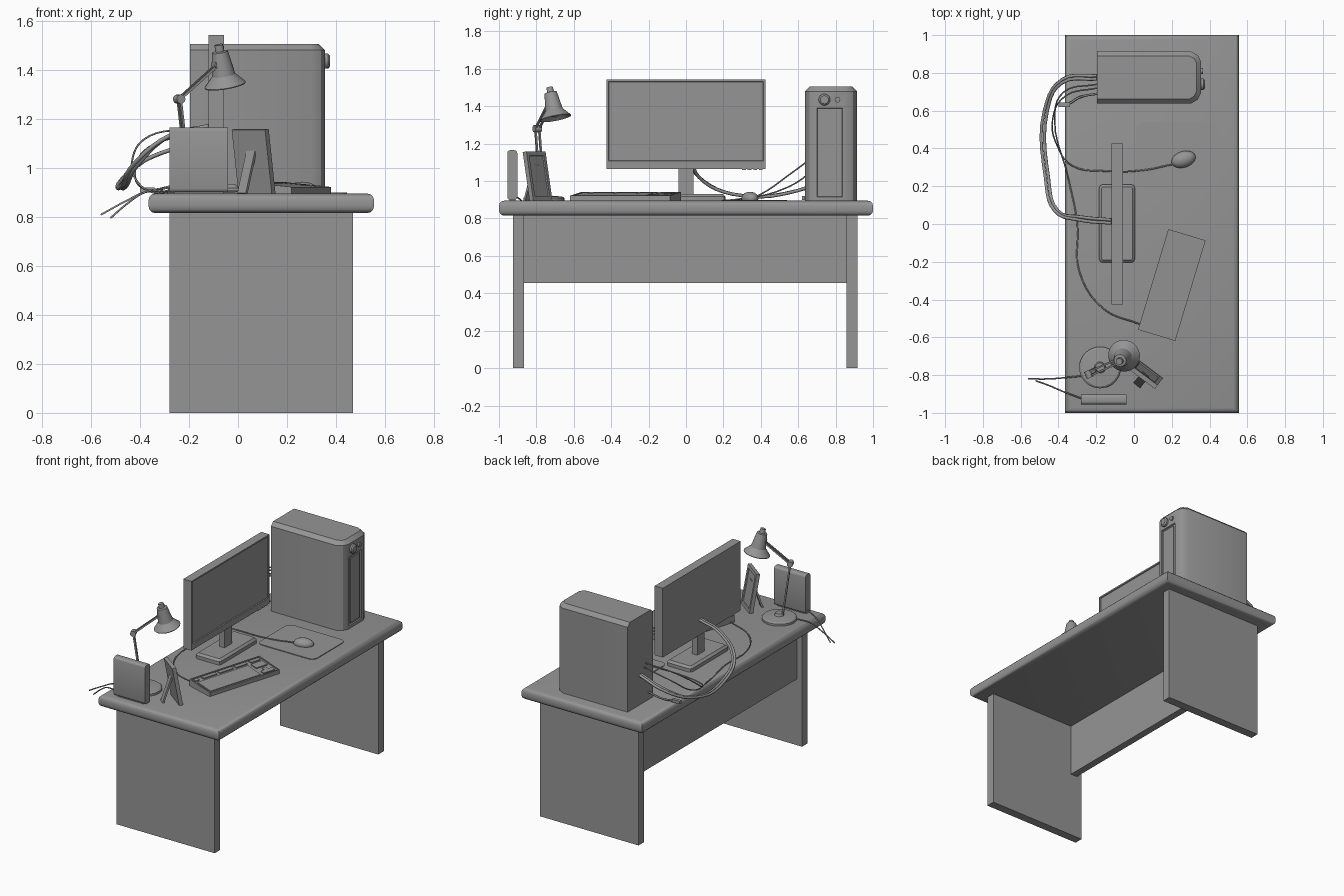
import bpy, bmesh, math
from mathutils import Vector

if "Cube" in bpy.data.objects:
    bpy.data.objects.remove(bpy.data.objects["Cube"])

grey = bpy.data.materials.new("plain_grey")
grey.use_nodes = True
grey.diffuse_color = (0.3, 0.3, 0.3, 1)
grey.node_tree.nodes["Principled BSDF"].inputs["Base Color"].default_value = (0.3, 0.3, 0.3, 1)

DESK = 0.895  # height of the desk surface


def finish(name, bm, loc=(0, 0, 0), rot=(0, 0, 0)):
    bmesh.ops.recalc_face_normals(bm, faces=bm.faces)
    me = bpy.data.meshes.new(name)
    bm.to_mesh(me)
    bm.free()
    me.materials.append(grey)
    me.shade_smooth()
    me.set_sharp_from_angle(angle=math.radians(32))
    ob = bpy.data.objects.new(name, me)
    ob.location, ob.rotation_euler = loc, rot
    bpy.context.collection.objects.link(ob)
    return ob


def prism(pts, z0, z1):
    bm = bmesh.new()
    face = bm.faces.new([bm.verts.new((x, y, z0)) for x, y in pts])
    new = bmesh.ops.extrude_face_region(bm, geom=[face])["geom"]
    for v in new:
        if isinstance(v, bmesh.types.BMVert):
            v.co.z = z1
    bmesh.ops.recalc_face_normals(bm, faces=bm.faces)
    return bm


def block(lo, hi):
    (a, b, c), (d, e, f) = lo, hi
    return prism([(a, b), (d, b), (d, e), (a, e)], c, f)


def bevel(bm, rule, width, segments=1):
    edges = [e for e in bm.edges if rule(*(v.co for v in e.verts))]
    bmesh.ops.bevel(bm, geom=edges, offset=width, segments=segments, profile=0.5, affect='EDGES')
    bmesh.ops.recalc_face_normals(bm, faces=bm.faces)


def upright(a, b):
    return abs(a.z - b.z) > 1e-4


def level(a, b):
    return not upright(a, b)


def recess(bm, y0, y1, z0, z1, depth):
    """Sink a rectangle into the face that looks along +x."""
    face = max(bm.faces, key=lambda f: f.normal.x * 10 + f.calc_area())
    mid = face.calc_center_median()
    bmesh.ops.inset_region(bm, faces=[face], thickness=0.004)
    for v in face.verts:
        v.co.y = y0 if v.co.y < mid.y else y1
        v.co.z = z0 if v.co.z < mid.z else z1
    bmesh.ops.inset_region(bm, faces=[face], thickness=0.004, depth=-depth)


def lathe(name, profile, loc, rot=(0, 0, 0), steps=24):
    bm = bmesh.new()
    vs = [bm.verts.new((r, 0, z)) for r, z in profile]
    es = [bm.edges.new(p) for p in zip(vs, vs[1:])]
    bmesh.ops.spin(bm, geom=vs + es, cent=(0, 0, 0), axis=(0, 0, 1), angle=math.tau, steps=steps)
    bmesh.ops.remove_doubles(bm, verts=bm.verts, dist=1e-5)
    return finish(name, bm, loc, rot)


def aim(direction):
    return Vector(direction).to_track_quat('Z', 'Y').to_euler()


def bar(name, a, b, w, d):
    a, b = Vector(a), Vector(b)
    return finish(name, block((-w / 2, -d / 2, 0), (w / 2, d / 2, (b - a).length)), a, aim(b - a))


def cable(name, radius, pts):
    cu = bpy.data.curves.new(name, 'CURVE')
    cu.dimensions = '3D'
    cu.bevel_depth, cu.bevel_resolution, cu.resolution_u = radius, 1, 5
    cu.use_fill_caps = True
    sp = cu.splines.new('BEZIER')
    sp.bezier_points.add(len(pts) - 1)
    for bp, co in zip(sp.bezier_points, pts):
        bp.co = co
        bp.handle_left_type = bp.handle_right_type = 'AUTO'
    cu.materials.append(grey)
    bpy.context.collection.objects.link(bpy.data.objects.new(name, cu))


# Desk
bm = block((-0.365, -1, 0.815), (0.555, 1, DESK))
bevel(bm, level, 0.028, 3)
finish("desk_top", bm)
for side, y in (("right", -0.925), ("left", 0.857)):
    finish(side + "_leg_panel", block((-0.28, y, 0), (0.47, y + 0.06, 0.816)))
finish("back_panel", block((-0.24, -0.865, 0.455), (-0.19, 0.857, 0.816)))

# Computer tower with rounded front corners and chamfered top
half = [(0.355, 0.083), (0.338, 0.117), (0.3, 0.139), (-0.195, 0.139)]
plan = [(x, 0.776 + y) for x, y in half] + [(x, 0.776 - y) for x, y in reversed(half)]
bm = prism(plan, DESK, 1.505)
bevel(bm, lambda a, b: min(a.z, b.z) > 1.5 and max(a.x, b.x) > 0, 0.025)
recess(bm, 0.7, 0.837, 0.915, 1.39, 0.008)
finish("tower_case", bm)
finish("tower_drive_door", block((0.34, 0.718, 0.93), (0.354, 0.82, 1.375)))
turn = (0, math.pi / 2, 0)
lathe("power_button", [(0, 0), (0.031, 0), (0.031, 0.012), (0.022, 0.02), (0, 0.02)], (0.355, 0.74, 1.435), turn, 16)
lathe("reset_button", [(0, 0), (0.015, 0), (0.015, 0.012), (0, 0.012)], (0.353, 0.81, 1.435), turn, 12)

# Monitor
bm = block((-0.12, -0.425, 1.065), (-0.058, 0.425, 1.542))
recess(bm, -0.415, 0.415, 1.107, 1.532, 0.006)
finish("monitor", bm)
for i in range(4):
    y = 0.3 + i * 0.03
    finish("monitor_button", block((-0.075, y, 1.058), (-0.062, y + 0.02, 1.066)))
finish("monitor_neck", block((-0.115, -0.04, 0.92), (-0.075, 0.04, 1.2)))
bm = block((-0.185, -0.205, DESK), (0.005, 0.21, 0.932))
bevel(bm, upright, 0.02, 2)
bevel(bm, lambda a, b: min(a.z, b.z) > 0.93, 0.014)
finish("monitor_base", bm)

# Keyboard, sloping down to the user
KEYBOARD = ((0.2, -0.323, DESK), (0, 0, math.radians(-16.8)))


def sloped(name, x0, x1, y0, y1, z0, z1):
    bm = block((x0, y0, z0), (x1, y1, z1))
    for v in bm.verts:
        if v.co.z > 0.001:
            v.co.z -= v.co.x * 0.1
    finish(name, bm, *KEYBOARD)


sloped("keyboard_body", -0.103, 0.103, -0.278, 0.278, 0, 0.031)
for x0, x1, y0, y1 in ((-0.103, -0.095, -0.278, 0.278), (0.095, 0.103, -0.278, 0.278),
                       (-0.095, 0.095, -0.278, -0.27), (-0.095, 0.095, 0.27, 0.278)):
    sloped("keyboard_rim", x0, x1, y0, y1, 0.02, 0.037)
for y0, y1 in ((-0.26, -0.23), (-0.2, -0.09), (-0.07, 0.04), (0.06, 0.15), (0.18, 0.255)):
    sloped("function_keys", -0.086, -0.062, y0, y1, 0.02, 0.038)
sloped("main_keys", -0.045, 0.088, -0.26, 0.14, 0.02, 0.037)
sloped("navigation_keys", -0.045, 0.01, 0.165, 0.255, 0.02, 0.038)
sloped("arrow_keys", 0.055, 0.085, 0.165, 0.255, 0.02, 0.038)
sloped("up_arrow_key", 0.028, 0.055, 0.195, 0.225, 0.02, 0.038)

# Mouse and pad
bm = block((0.01, 0.19, DESK - 0.002), (0.445, 0.54, DESK + 0.005))
bevel(bm, upright, 0.04, 4)
finish("mouse_pad", bm)
bm = bmesh.new()
bmesh.ops.create_uvsphere(bm, u_segments=20, v_segments=12, radius=1)
for v in bm.verts:
    v.co = (v.co.x * 0.066, v.co.y * 0.043, max(v.co.z, -0.2) * 0.036 + 0.008)
finish("mouse", bm, (0.262, 0.342, DESK + 0.004), (0, 0, math.radians(18)))

# Desk lamp
lathe("lamp_base", [(0, 0), (0.11, 0), (0.11, 0.014), (0.1, 0.022), (0.03, 0.028), (0.024, 0.045), (0, 0.045)],
      (-0.18, -0.76, DESK), steps=32)
foot, elbow, tip = Vector((-0.2, -0.77, 0.93)), Vector((-0.24, -0.795, 1.28)), Vector((-0.085, -0.725, 1.42))
side = Vector((0.4, -0.9, 0)).normalized()
for s in (-0.011, 0.011):
    bar("lamp_lower_arm", foot + side * s, elbow + side * s, 0.01, 0.01)
    bar("lamp_upper_arm", elbow + side * s, tip + side * s, 0.01, 0.01)
for joint in (elbow, tip):
    lathe("lamp_joint", [(0, -0.02), (0.019, -0.02), (0.019, 0.02), (0, 0.02)], joint, aim(side), 12)
lathe("lamp_shade", [(0, 0.172), (0.017, 0.172), (0.019, 0.145), (0.033, 0.142), (0.036, 0.125), (0.048, 0.045),
                     (0.085, 0.004), (0.084, 0), (0.044, 0.04), (0, 0.06)], (-0.052, -0.697, 1.335), aim((-0.025, -0.03, 0.155)))
lathe("lamp_bulb", [(0, 0), (0.02, 0.008), (0.028, 0.028), (0.02, 0.065), (0, 0.07)],
      (-0.052, -0.697, 1.34), aim((-0.025, -0.03, 0.155)), 12)

# Picture frame leaning back on its strut
bm = block((-0.025, -0.085, 0), (0, 0.085, 0.268))
recess(bm, -0.065, 0.065, 0.022, 0.246, 0.006)
finish("picture_frame", bm, (0.085, -0.765, DESK), (0, math.radians(-10), math.atan2(0.8, 0.6)))
bar("picture_strut", (0.018, -0.85, DESK), (0.06, -0.8, 1.09), 0.045, 0.012)

# Upright network box
bm = block((-0.28, -0.955, DESK + 0.005), (-0.04, -0.902, 1.165))
bevel(bm, lambda a, b: abs(a.x - b.x) > 0.1, 0.015, 3)
finish("network_box", bm)
finish("network_box_foot", block((-0.26, -0.945, DESK - 0.002), (-0.06, -0.912, DESK + 0.01)))

# Cables
for s in (0, 0.017):
    cable("monitor_cable", 0.009, [
        (-0.195, 0.785 - s, 1.1), (-0.38, 0.765 - s, 1.03), (-0.475 + s, 0.6, 0.95),
        (-0.47 + s, 0.25, 0.93), (-0.42 + s, 0.07, 1.02), (-0.28, 0.02 + s, 1.13), (-0.12, 0.005 + s, 1.17)])
cable("mouse_cable", 0.004, [
    (-0.195, 0.72, 1.16), (-0.36, 0.68, 1.13), (-0.43, 0.56, 1.04), (-0.4, 0.4, 0.93),
    (-0.33, 0.31, 0.9), (-0.15, 0.28, 0.9), (0.05, 0.285, 0.903), (0.2, 0.315, 0.908)])
cable("keyboard_cable", 0.004, [
    (-0.195, 0.74, 1.14), (-0.37, 0.7, 1.08), (-0.42, 0.55, 0.97), (-0.35, 0.25, 0.9),
    (-0.3, 0, 0.9), (-0.29, -0.25, 0.9), (-0.16, -0.45, 0.9), (0.03, -0.53, 0.905)])
cable("power_cable", 0.006, [(-0.195, 0.69, 0.95), (-0.29, 0.67, 0.92), (-0.34, 0.64, 0.91), (-0.38, 0.63, 0.91)])
finish("power_plug", block((-0.4, 0.62, 0.9), (-0.34, 0.642, 0.92)))
cable("lamp_cable", 0.004, [(-0.28, -0.805, 0.905), (-0.38, -0.815, 0.9), (-0.45, -0.82, 0.868), (-0.56, -0.82, 0.808)])
cable("network_cable", 0.004, [(-0.275, -0.925, 0.92), (-0.38, -0.885, 0.9), (-0.45, -0.855, 0.855), (-0.52, -0.83, 0.795)])
